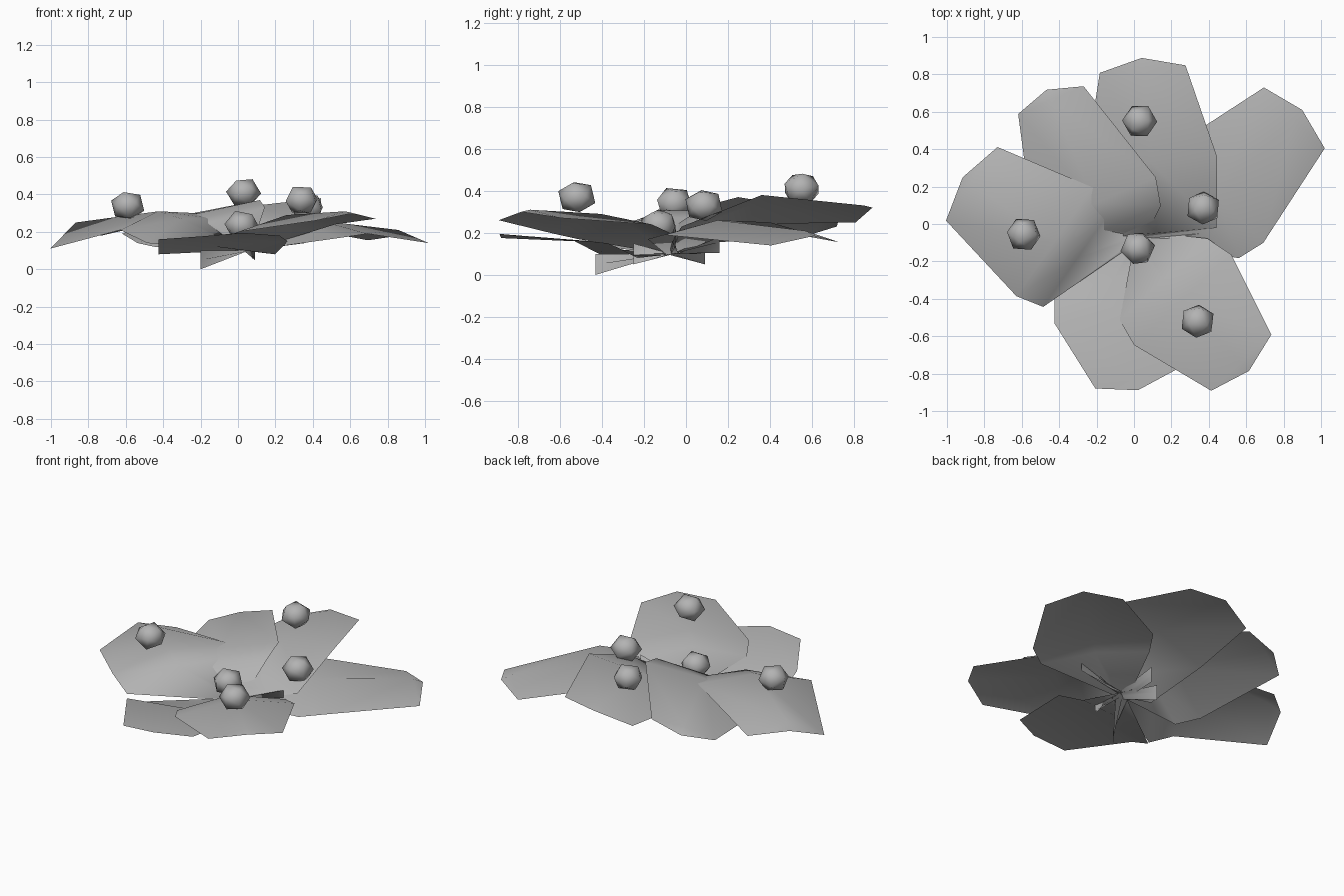
import bpy, bmesh, math, random
from mathutils import Vector, Euler

if "Cube" in bpy.data.objects:
    bpy.data.objects.remove(bpy.data.objects["Cube"], do_unlink=True)
random.seed(4)

grey = bpy.data.materials.new("plain_grey")
grey.use_nodes = True
tone = (0.45, 0.45, 0.45, 1)
grey.diffuse_color = tone
grey.node_tree.nodes["Principled BSDF"].inputs["Base Color"].default_value = tone

HUB = Vector((0.03, -0.07, 0.1))


def finish(bm, name):
    mesh = bpy.data.meshes.new(name)
    bm.to_mesh(mesh)
    bm.free()
    mesh.materials.append(grey)
    mesh.polygons.foreach_set("use_smooth", [True] * len(mesh.polygons))
    obj = bpy.data.objects.new(name, mesh)
    bpy.context.collection.objects.link(obj)


def leaf(name, middle, heading, reach, tip, crown, broad, inner, tail,
         neck=-0.15, crown_width=0.22):
    """Broad leaf; each height triple runs left edge, midrib, right edge."""
    a = math.radians(heading)
    along = Vector((math.cos(a), math.sin(a), 0))
    left = Vector((-along.y, along.x, 0))
    centre = Vector((*middle, 0))
    rows = [(reach - 0.06, crown_width, crown), (0, 0.355, broad), (neck, 0.32, inner)]
    bm = bmesh.new()

    def point(dist, side, z):
        return bm.verts.new(centre + along * dist + left * side + Vector((0, 0, z)))

    top = point(reach, 0, tip)
    grid = [[point(d, w * s, z) for s, z in zip((1, 0, -1), zs)] for d, w, zs in rows]
    # Narrow neck at the hub, twisting into an upright stalk beyond it
    grid.append([bm.verts.new(HUB + left * 0.04 * s) for s in (1, 0, -1)])
    grid.append([bm.verts.new(Vector(tail) + Vector((0, 0, 0.05 * s))) for s in (1, 0, -1)])
    for i in (0, 1):
        bm.faces.new((top, grid[0][i], grid[0][i + 1]))
        for r, s in zip(grid, grid[1:]):
            bm.faces.new((r[i], s[i], s[i + 1], r[i + 1]))
    finish(bm, name)


# Broad overlapping leaves
leaf("left_leaf", (-.425, -.095), 145, .6, .2,
     (.11, .25, .18), (.21, .31, .3), (.14, .27, .27), (.36, -.05, .19), crown_width=.24)
leaf("back_left_leaf", (-.21, .11), 113, .66, .23,
     (.19, .26, .29), (.14, .3, .37), (.12, .25, .33), (.09, -.25, .1), crown_width=.19)
leaf("back_leaf", (.09, .33), 95, .56, .32,
     (.25, .33, .33), (.24, .34, .38), (.14, .19, .23), (.08, -.25, .1),
     neck=-.38, crown_width=.23)
leaf("right_leaf", (.44, .15), 45, .65, .185,
     (.155, .21, .14), (.25, .26, .19), (.22, .23, .17), (-.2, -.43, .05), crown_width=.23)
leaf("front_leaf", (-.08, -.45), -77, .45, .195,
     (.18, .19, .175), (.15, .16, .16), (.08, .12, .08), (0, .16, .155))
leaf("front_right_leaf", (.26, -.405), -47, .52, .3,
     (.27, .31, .26), (.24, .29, .2), (.2, .25, .17), (-.1, .09, .1))

# Faceted berries resting on the leaves
berries = {"left_berry": (-.59, -.055, .34), "back_berry": (.03, .55, .41),
           "right_berry": (.37, .085, .33), "middle_berry": (.02, -.13, .235),
           "front_berry": (.34, -.52, .37)}
for name, spot in berries.items():
    bm = bmesh.new()
    bmesh.ops.create_icosphere(bm, subdivisions=1, radius=0.094)
    turn = Euler([random.uniform(0, math.pi) for _ in range(3)]).to_matrix()
    for v in bm.verts:
        p = turn @ v.co
        v.co = Vector((p.x, p.y, p.z * 0.88)) + Vector(spot)
    finish(bm, name)
